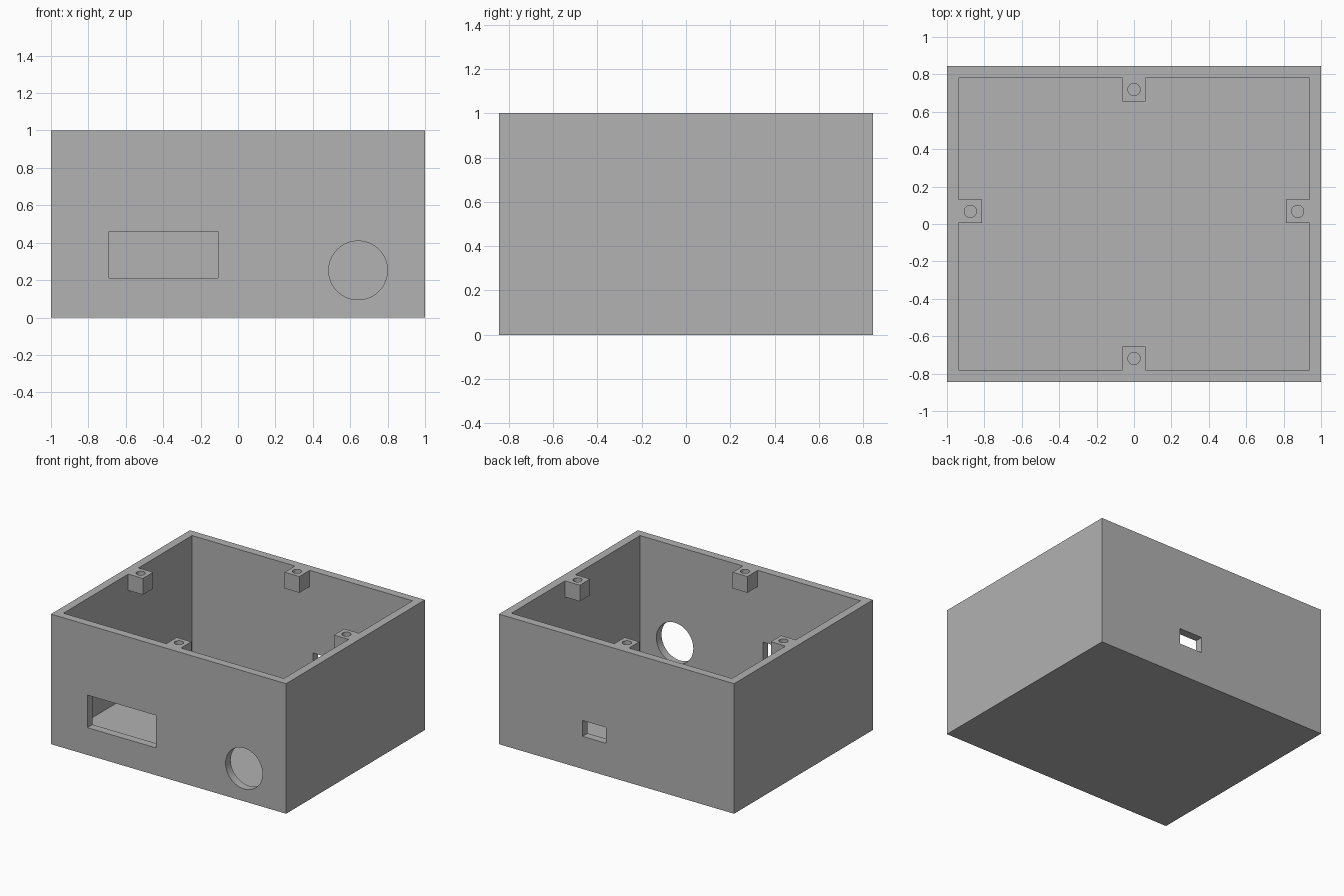
import bpy
import bmesh
import math
from mathutils import Matrix, Vector

old = bpy.data.objects.get("Cube")
if old:
    bpy.data.objects.remove(old, do_unlink=True)

W, D, H = 1.0, 0.84375, 1.0      # half width, half depth, height
WALL = 0.0625                    # wall and floor thickness
BOSS = 0.125                     # screw boss side
BORE = 0.0325                    # screw hole radius
SIDE_Y = 0.0675                  # position of the bosses on the side walls

grey = bpy.data.materials.new("mid grey")
grey.use_nodes = True
colour = (0.445, 0.445, 0.445, 1)
grey.diffuse_color = colour
grey.node_tree.nodes["Principled BSDF"].inputs["Base Color"].default_value = colour


def add_object(name, bm):
    mesh = bpy.data.meshes.new(name)
    bm.to_mesh(mesh)
    bm.free()
    mesh.materials.append(grey)
    obj = bpy.data.objects.new(name, mesh)
    bpy.context.collection.objects.link(obj)
    return obj


def box(name, low, high):
    low, high = Vector(low), Vector(high)
    bm = bmesh.new()
    bmesh.ops.create_cube(bm, size=1, matrix=Matrix.Translation((low + high) / 2)
                          @ Matrix.Diagonal((*(high - low), 1)))
    return add_object(name, bm)


def cylinder(name, centre, radius, length, sides, turn=0):
    bm = bmesh.new()
    bmesh.ops.create_cone(bm, cap_ends=True, segments=sides, radius1=radius,
                          radius2=radius, depth=length,
                          matrix=Matrix.Translation(centre) @ Matrix.Rotation(turn, 4, "X"))
    return add_object(name, bm)


def combine(target, tool, operation):
    mod = target.modifiers.new(tool.name, "BOOLEAN")
    mod.operation, mod.solver, mod.object = operation, "EXACT", tool
    bpy.context.view_layer.objects.active = target
    bpy.ops.object.modifier_apply(modifier=mod.name)
    bpy.data.objects.remove(tool, do_unlink=True)


# Open-topped box
case = box("enclosure_box", (-W, -D, 0), (W, D, H))
combine(case, box("cavity", (-W + WALL, -D + WALL, WALL),
                  (W - WALL, D - WALL, H + WALL)), "DIFFERENCE")

# Screw bosses inside the rim, one per wall
offset = WALL + BOSS / 2
centres = [(s * (W - offset), SIDE_Y) for s in (-1, 1)]
centres += [(0, s * (D - offset)) for s in (-1, 1)]
for x, y in centres:
    # Each boss overlaps its wall a little so the two fuse cleanly
    grow = Vector((math.copysign(WALL / 2, x) if x else 0,
                   0 if x else math.copysign(WALL / 2, y), 0))
    low = Vector((x - BOSS / 2, y - BOSS / 2, H - BOSS))
    high = Vector((x + BOSS / 2, y + BOSS / 2, H))
    for i in range(2):
        if grow[i] > 0:
            high[i] += grow[i]
        else:
            low[i] += grow[i]
    combine(case, box("boss", low, high), "UNION")
for x, y in centres:
    combine(case, cylinder("screw_hole", (x, y, H), BORE, BOSS * 3, 32), "DIFFERENCE")

# Front display window, front round hole, back connector slot
combine(case, box("window", (-0.69, -D - WALL, 0.21),
                  (-0.107, -D + WALL * 2, 0.46)), "DIFFERENCE")
combine(case, cylinder("round_hole", (0.642, -D, 0.252), 0.157, WALL * 4, 64,
                       math.pi / 2), "DIFFERENCE")
combine(case, box("slot", (0.09, D - WALL * 2, 0.25),
                  (0.29, D + WALL, 0.372)), "DIFFERENCE")

# Smooth hole walls, sharp box edges
bpy.ops.object.select_all(action="DESELECT")
case.select_set(True)
bpy.context.view_layer.objects.active = case
bpy.ops.object.shade_smooth_by_angle(angle=math.radians(30))
